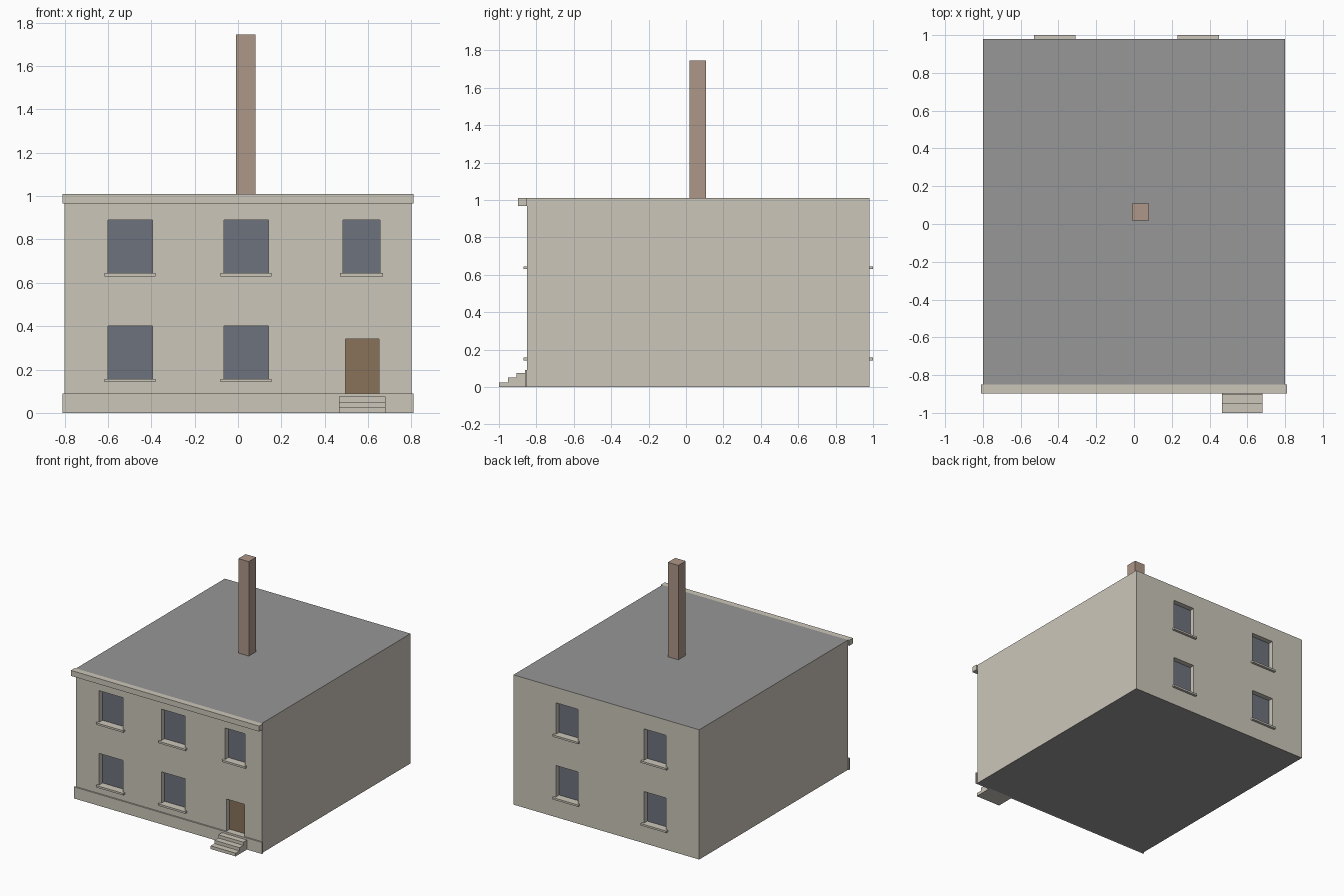
import bpy
import bmesh
from mathutils import Matrix, Vector

default = bpy.data.objects.get("Cube")
if default:
    bpy.data.objects.remove(default, do_unlink=True)


def material(name, rgb):
    m = bpy.data.materials.new(name)
    m.use_nodes = True
    m.diffuse_color = (*rgb, 1)
    m.node_tree.nodes["Principled BSDF"].inputs["Base Color"].default_value = (*rgb, 1)
    return m


STONE = material("pale stone", (0.60, 0.565, 0.49))
ROOF = material("roof grey", (0.31, 0.31, 0.31))
GLASS = material("window slate", (0.155, 0.17, 0.205))
DOOR = material("door brown", (0.25, 0.17, 0.10))
BRICK = material("chimney brick", (0.42, 0.31, 0.25))

FRONT, BACK, SIDE, TOP = -0.85, 0.98, 0.80, 1.01
PLINTH, LEDGE, RECESS = 0.09, 0.015, 0.04


def boxes(name, mats, extents):
    """One object made of boxes, each given as (low corner, high corner)."""
    bm = bmesh.new()
    for low, high in extents:
        low, high = Vector(low), Vector(high)
        place = Matrix.Translation((low + high) / 2) @ Matrix.Diagonal((*(high - low), 1))
        bmesh.ops.create_cube(bm, size=1, matrix=place)
    mesh = bpy.data.meshes.new(name)
    bm.to_mesh(mesh)
    bm.free()
    for m in mats:
        mesh.materials.append(m)
    ob = bpy.data.objects.new(name, mesh)
    bpy.context.collection.objects.link(ob)
    return ob


# Openings: left edge, right edge, bottom of each storey
LOWER, UPPER, TALL = 0.157, 0.645, 0.245
front_windows = [(-0.60, -0.395, LOWER), (-0.60, -0.395, UPPER),
                 (-0.065, 0.14, LOWER), (-0.065, 0.14, UPPER),
                 (0.485, 0.655, UPPER)]
back_windows = [(a, b, z) for a, b in ((-0.515, -0.325), (0.245, 0.435))
                for z in (LOWER, UPPER)]
door = (0.495, 0.65, PLINTH)

cuts = [((a, FRONT - 0.1, z), (b, FRONT + RECESS, z + TALL)) for a, b, z in front_windows]
cuts += [((a, BACK - RECESS, z), (b, BACK + 0.1, z + TALL)) for a, b, z in back_windows]
cuts.append(((door[0], FRONT - 0.1, door[2]), (door[1], FRONT + RECESS, 0.34)))

# Main block with recessed openings
walls = boxes("walls", [STONE, ROOF, GLASS, DOOR], [((-SIDE, FRONT, 0), (SIDE, BACK, TOP))])
cutter = boxes("opening_cutter", [STONE], cuts)
cutter.hide_render = True
mod = walls.modifiers.new("openings", "BOOLEAN")
mod.operation = "DIFFERENCE"
mod.solver = "EXACT"
mod.object = cutter
bpy.context.view_layer.update()
cut_mesh = bpy.data.meshes.new_from_object(
    walls.evaluated_get(bpy.context.evaluated_depsgraph_get()))
walls.modifiers.clear()
walls.data = cut_mesh
bpy.data.objects.remove(cutter, do_unlink=True)

# Colour roof, underside and the recessed panes by direction and depth
cut_mesh.materials.clear()
for m in (STONE, ROOF, GLASS, DOOR):
    cut_mesh.materials.append(m)
for face in cut_mesh.polygons:
    c, n = face.center, face.normal
    face.material_index = 0
    if abs(n.z) > 0.9 and (c.z < 0.001 or c.z > TOP - 0.001):
        face.material_index = 1
    elif abs(n.y) > 0.9 and FRONT + 0.01 < c.y < BACK - 0.01:
        is_door = c.y < 0 and c.x > door[0] and c.z < 0.4
        face.material_index = 3 if is_door else 2

# Window sills
for side, wall, windows in (("front", FRONT, front_windows), ("back", BACK, back_windows)):
    out = -0.02 if side == "front" else 0.02
    y0, y1 = sorted((wall, wall + out))
    boxes(side + "_sills", [STONE],
          [((a - LEDGE, y0, z - LEDGE), (b + LEDGE, y1, z)) for a, b, z in windows])

# Front trim
boxes("cornice", [STONE], [((-0.81, -0.897, 0.967), (0.81, FRONT, TOP))])
boxes("plinth", [STONE], [((-0.81, -0.861, 0), (0.81, FRONT, PLINTH))])

# Entrance steps
RISE, TREAD = 0.025, 0.047
boxes("entrance_steps", [STONE],
      [((0.465, -1 + i * TREAD, i * RISE), (0.68, -0.86, (i + 1) * RISE)) for i in range(3)])

# Chimney
boxes("chimney", [BRICK], [((-0.01, 0.018, TOP), (0.08, 0.108, 1.745))])
